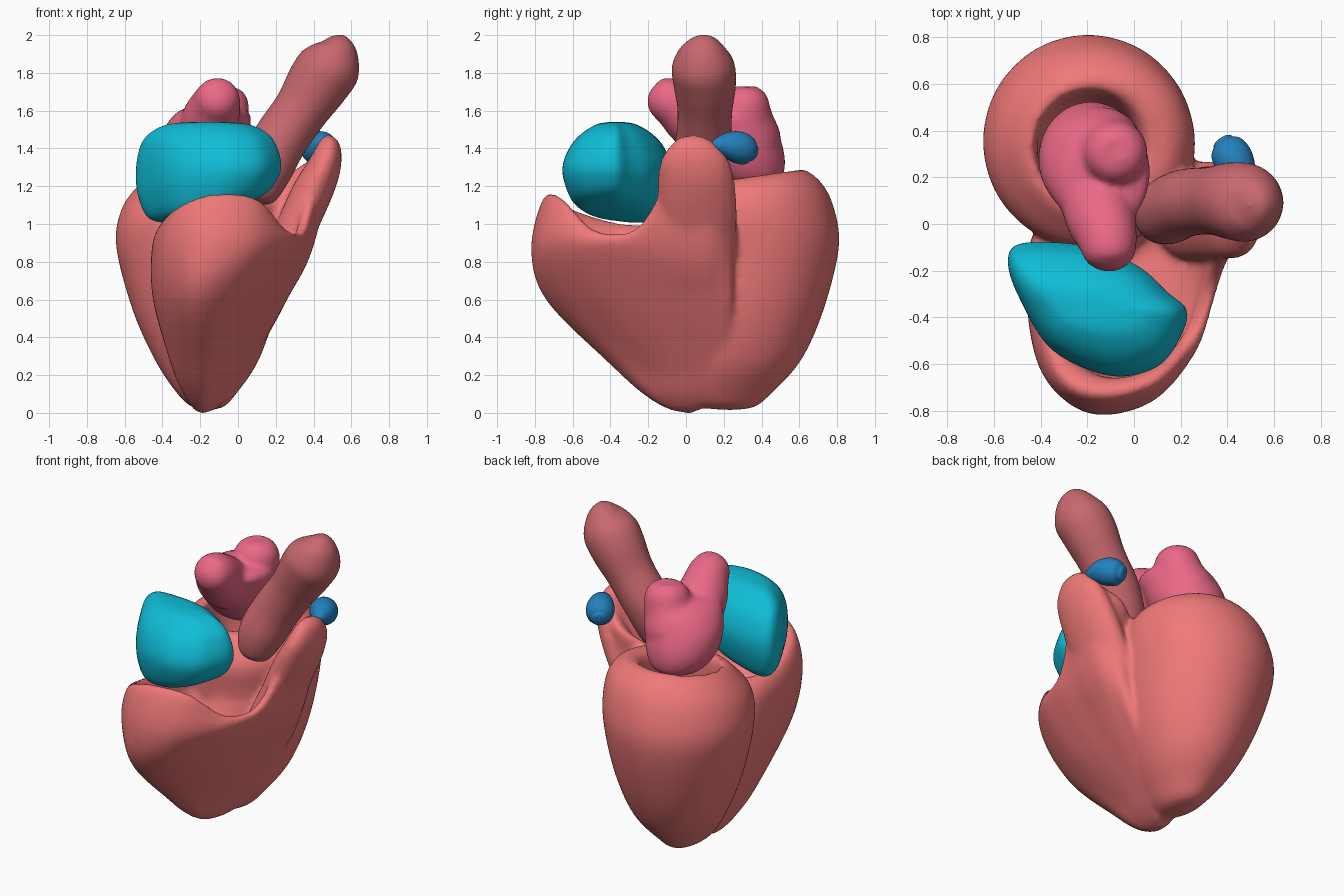
import bpy, bmesh, math
from mathutils import Vector as V


def spline(p, i, t, closed):
    n = len(p)
    a, b, c, d = [p[(i + k) % n if closed else min(max(i + k, 0), n - 1)] for k in (-1, 0, 1, 2)]
    return 0.5 * (2 * b + (c - a) * t + (2 * a - 5 * b + 4 * c - d) * t * t + (3 * b - a - 3 * c + d) * t ** 3)


def refine(p, steps, closed):
    out = [spline(p, i, k / steps, closed) for i in range(len(p) - (not closed)) for k in range(steps)]
    return out if closed else out + [p[-1]]


def skin(bm, rows, steps=6):
    """Smooth closed surface through rings of control points."""
    rings = [refine([V(q) for q in r], steps, True) for r in rows]
    cols = [refine(list(c), steps, False) for c in zip(*rings)]
    grid = [[bm.verts.new(q) for q in c] for c in cols]
    new = []
    for i, c in enumerate(grid):
        d = grid[(i + 1) % len(grid)]
        for j in range(len(c) - 1):
            new.append(bm.faces.new((c[j], d[j], d[j + 1], c[j + 1])))
    return new


def box_ring(z, x0, x1, y0, y1, tilt=0.0, n=12):
    """Ellipse filling an x/y range, tilted along y."""
    pts = []
    for k in range(n):
        a = math.tau * k / n
        x = (x0 + x1) / 2 + (x1 - x0) / 2 * math.cos(a)
        y = (y0 + y1) / 2 + (y1 - y0) / 2 * math.sin(a)
        pts.append((x, y, z + tilt * (y - 0.35)))
    return pts


def tube(bm, path, n=10):
    """Rings of given radius (x, y, z, r) square to a path."""
    p = [V(q[:3]) for q in path]
    rows = []
    for i, q in enumerate(path):
        t = (p[min(i + 1, len(p) - 1)] - p[max(i - 1, 0)]).normalized()
        u = t.cross(V((0, 1, 0)) if abs(t.y) < 0.8 else V((0, 0, 1))).normalized()
        w = t.cross(u)
        rows.append([p[i] + q[3] * (u * math.cos(math.tau * k / n) + w * math.sin(math.tau * k / n))
                     for k in range(n)])
    skin(bm, rows)


def finish(name, bm, color, fuse=0):
    bmesh.ops.remove_doubles(bm, verts=bm.verts, dist=0.0005)
    bmesh.ops.recalc_face_normals(bm, faces=bm.faces)
    for f in bm.faces:
        f.smooth = True
    me = bpy.data.meshes.new(name)
    bm.to_mesh(me)
    bm.free()
    ob = bpy.data.objects.new(name, me)
    bpy.context.collection.objects.link(ob)
    mat = bpy.data.materials.new(name + "_color")
    mat.diffuse_color = (*color, 1)
    me.materials.append(mat)
    if fuse:
        m = ob.modifiers.new("fuse", "REMESH")
        m.mode = "VOXEL"
        m.voxel_size = 0.016
        m.use_smooth_shade = True
        s = ob.modifiers.new("soften", "SMOOTH")
        s.iterations = fuse
    return ob


# Ventricles, fused: left one is a thick-walled cup, open at the top
bm = bmesh.new()
skin(bm, [
    [(-0.16, 0.24, 0.015)] * 12,
    box_ring(0.03, -0.24, -0.08, 0.08, 0.36),
    box_ring(0.10, -0.32, -0.01, 0.0, 0.45),
    box_ring(0.28, -0.44, 0.11, -0.04, 0.61),
    box_ring(0.55, -0.56, 0.20, -0.08, 0.73),
    box_ring(0.88, -0.645, 0.25, -0.10, 0.81),
    box_ring(1.07, -0.62, 0.26, -0.10, 0.78, 0.06),
    box_ring(1.19, -0.54, 0.22, -0.02, 0.71, 0.1),
    box_ring(1.25, -0.45, 0.13, 0.04, 0.61, 0.15),
    box_ring(1.19, -0.42, 0.03, 0.10, 0.56, 0.1),
    box_ring(0.80, -0.38, 0.00, 0.12, 0.50),
    [(-0.18, 0.3, 0.4)] * 12])

# Right ventricle: crescent cup wrapped round the left one
low = [(-.33, .1), (-.35, -.1), (-.34, -.25), (-.23, -.39), (-.12, -.35), (-.05, -.22), (0, -.1),
       (.03, 0), (.05, .07), (.06, .14), (.05, .22), (-.1, .2), (-.22, .18)]
mid = [(-.4, 0), (-.45, -.2), (-.41, -.5), (-.25, -.73), (-.06, -.69), (.1, -.49), (.18, -.28),
       (.22, -.1), (.25, .03), (.26, .14), (.23, .25), (0, .15), (-.2, .05)]
high = [(-.4, -.02), (-.455, -.28), (-.4, -.63), (-.2, -.81), (.06, -.77), (.25, -.56), (.33, -.33),
        (.36, -.15), (.39, 0), (.39, .15), (.28, .25), (.05, .1), (-.15, 0)]
rim = [(-.33, -.1, 1), (-.4, -.35, 1), (-.33, -.65, 1.08), (-.15, -.75, 1.14), (.1, -.69, 1.12),
       (.26, -.5, .97), (.34, -.28, .97), (.42, -.12, 1.17), (.5, -.01, 1.38), (.5, .11, 1.38),
       (.38, .23, 1.3), (.22, .22, 1.22), (-.1, -.05, 1.05)]
low, mid, high = [[(x, y, z) for x, y in r] for r, z in ((low, .25), (mid, .6), (high, .88))]


def inset(ring, k, dz, c=(0.05, -0.25)):
    return [(x + (c[0] - x) * k, y + (c[1] - y) * k, z + dz) for x, y, z in ring]


tip = (-0.19, 0.02)
skin(bm, [[(*tip, -0.004)] * 13, inset(low, 0.72, -0.23, tip), inset(low, 0.4, -0.15, tip), low, mid, high,
          rim, inset(rim, 0.17, -0.04), inset(high, 0.35, -0.05), [(-0.1, -0.2, 0.6)] * 13])

# Outflow horn rising on the right
skin(bm, [
    [(0.18, 0.05, 0.62)] * 12,
    box_ring(0.72, 0.08, 0.295, -0.13, 0.24),
    box_ring(1.00, 0.20, 0.435, -0.15, 0.27),
    box_ring(1.20, 0.29, 0.52, -0.15, 0.26),
    box_ring(1.33, 0.37, 0.548, -0.135, 0.23),
    box_ring(1.42, 0.42, 0.54, -0.08, 0.16),
    box_ring(1.46, 0.45, 0.51, -0.03, 0.10),
    [(0.48, 0.04, 1.475)] * 12])
finish("ventricles", bm, (0.87, 0.19, 0.19), 10)

# Right atrium: broad flattened sac at the front
outline = [(-.5, -.09), (-.33, -.08), (-.14, -.11), (.03, -.19), (.14, -.29), (.225, -.37), (.2, -.48),
           (.1, -.61), (-.1, -.65), (-.35, -.54), (-.49, -.32), (-.54, -.17)]
bm = bmesh.new()
rows = []
for z, s, t, tilt in ((1.04, 0, 0, .25), (1.055, .5, .5, .25), (1.1, .82, .8, .22), (1.2, .97, .96, .14),
                      (1.3, 1, 1, .05), (1.4, .95, .88, 0), (1.47, .84, .68, 0), (1.52, .62, .42, 0),
                      (1.537, .35, .22, 0), (1.54, 0, 0, 0)):
    rows.append([(-.16 + (x + .16) * s, -.37 + (y + .37) * t, z + tilt * ((x + .16) * s))
                 for x, y in outline])
skin(bm, rows)
finish("right_atrium", bm, (0.005, 0.51, 0.68))

# Left atrium: body with a front and a back lobe
bm = bmesh.new()
skin(bm, [
    [(-0.18, 0.36, 1.2)] * 12,
    box_ring(1.22, -0.32, -0.04, 0.20, 0.49),
    box_ring(1.33, -0.40, 0.03, 0.08, 0.525),
    box_ring(1.48, -0.40, 0.06, 0.02, 0.49),
    box_ring(1.60, -0.31, 0.05, -0.02, 0.42),
    [(-0.14, 0.2, 1.64)] * 12])
tube(bm, [(-.17, .2, 1.42, 0), (-.17, .15, 1.46, .14), (-.14, .02, 1.57, .15), (-.11, -.08, 1.65, .125),
          (-.1, -.15, 1.68, .1), (-.095, -.185, 1.69, .05), (-.095, -.195, 1.7, 0)])
tube(bm, [(-.16, .34, 1.36, 0), (-.15, .34, 1.42, .16), (-.09, .31, 1.57, .145), (-.07, .3, 1.66, .13),
          (-.06, .29, 1.71, .09), (-.06, .29, 1.725, .04), (-.06, .29, 1.73, 0)])
finish("left_atrium", bm, (0.83, 0.14, 0.24), 8)

# Aorta: club-shaped trunk leaning to the right
bm = bmesh.new()
tube(bm, [(.09, .02, 1.11, 0), (.1, .02, 1.14, .09), (.135, .05, 1.27, .14), (.22, .09, 1.44, .145),
          (.33, .1, 1.6, .145), (.42, .1, 1.74, .165), (.485, .09, 1.84, .165), (.51, .085, 1.93, .12),
          (.505, .085, 1.98, .065), (.495, .08, 1.995, 0)])
finish("aorta", bm, (0.58, 0.14, 0.155))

# Pulmonary artery stub
bm = bmesh.new()
tube(bm, [(.49, .13, 1.42, 0), (.478, .16, 1.42, .035), (.455, .22, 1.418, .07), (.425, .28, 1.405, .085),
          (.395, .33, 1.385, .072), (.38, .355, 1.375, .045), (.372, .365, 1.37, 0)])
finish("pulmonary_artery", bm, (0.017, 0.22, 0.51))
